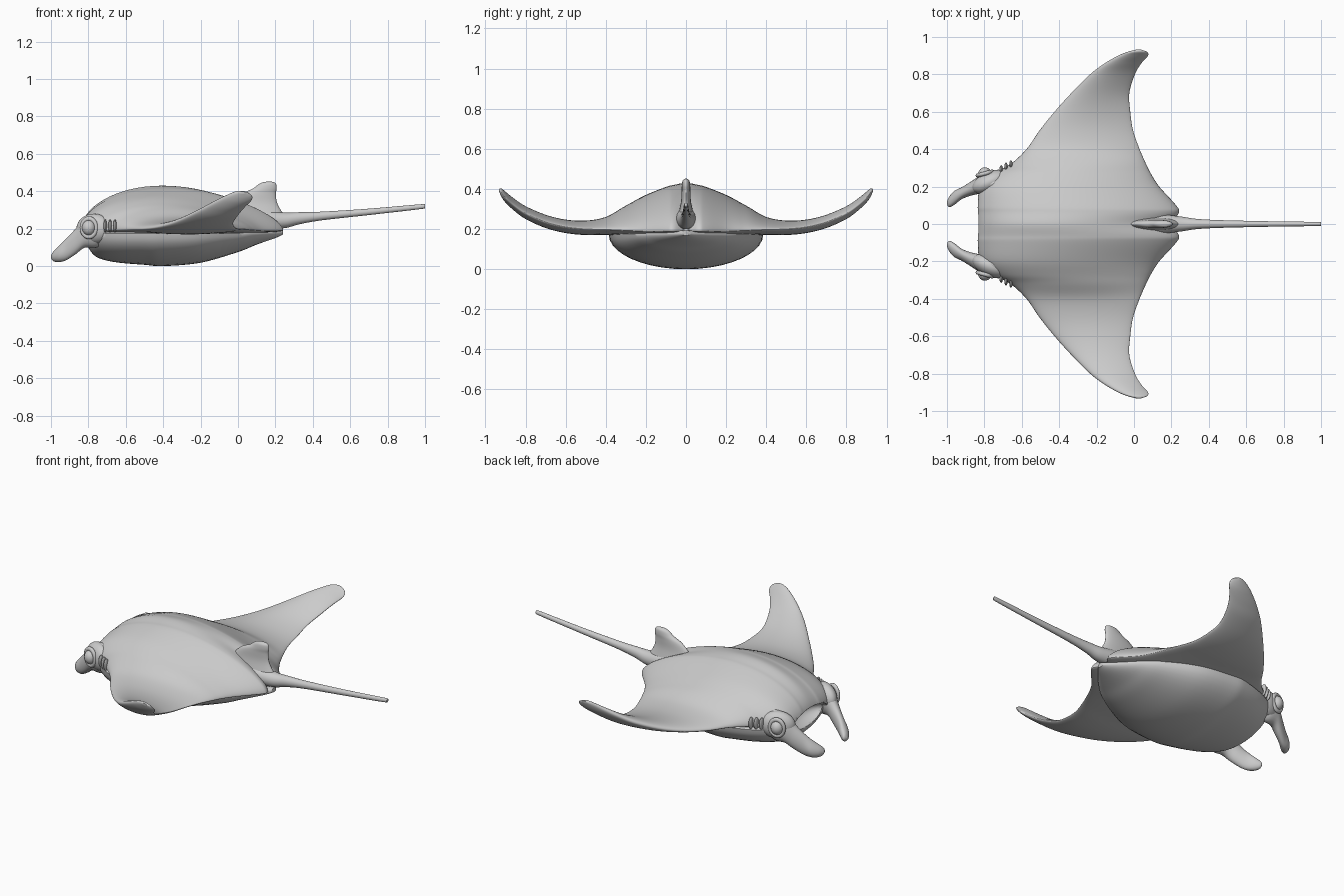
import bpy, bmesh
from math import sin, cos, pi, radians
from mathutils import Vector

if "Cube" in bpy.data.objects:
    bpy.data.objects.remove(bpy.data.objects["Cube"])


def spline(rows, n):
    """Catmull-Rom interpolation through rows of numbers."""
    out = []
    for i in range(len(rows) - 1):
        p = [Vector(rows[max(0, min(len(rows) - 1, i + k))]) for k in (-1, 0, 1, 2)]
        for j in range(n):
            t = j / n
            out.append(0.5 * (2 * p[1] + (p[2] - p[0]) * t
                       + (2 * p[0] - 5 * p[1] + 4 * p[2] - p[3]) * t * t
                       + (3 * p[1] - p[0] - 3 * p[2] + p[3]) * t ** 3))
    return out + [Vector(rows[-1])]


def loft(name, rings):
    """Skin closed rings of equal length and cap both ends."""
    bm = bmesh.new()
    vs = [[bm.verts.new(p) for p in r] for r in rings]
    n = len(vs[0])
    for a, b in zip(vs, vs[1:]):
        for i in range(n):
            bm.faces.new((a[i], a[(i + 1) % n], b[(i + 1) % n], b[i]))
    bm.faces.new(vs[0])
    bm.faces.new(vs[-1])
    bmesh.ops.recalc_face_normals(bm, faces=bm.faces)
    me = bpy.data.meshes.new(name)
    bm.to_mesh(me)
    bm.free()
    ob = bpy.data.objects.new(name, me)
    bpy.context.collection.objects.link(ob)
    return smooth(ob)


def smooth(ob):
    bpy.ops.object.select_all(action='DESELECT')
    bpy.context.view_layer.objects.active = ob
    ob.select_set(True)
    bpy.ops.object.shade_smooth_by_angle(angle=radians(50))
    return ob


def ellipsoid(name, loc, size, rot=(0, 0, 0)):
    bpy.ops.mesh.primitive_uv_sphere_add(segments=32, ring_count=20, location=loc, rotation=rot)
    ob = bpy.context.object
    ob.name, ob.scale = name, size
    return smooth(ob)


def tube(name, rows, n=6, seg=24):
    """Rows are x, y, z, y radius, z radius."""
    rings = []
    for x, y, z, ry, rz in spline(rows, n):
        rings.append([(x, y + ry * cos(2 * pi * k / seg), z + rz * sin(2 * pi * k / seg))
                      for k in range(seg)])
    return loft(name, rings)


# Back and wings: y, leading x, trailing x, mid z, height above, depth below
half = [(0, -.84, .2, .19, .24, .02), (.06, -.84, .24, .19, .23, .02),
        (.1, -.84, .225, .19, .22, .022), (.2, -.82, .135, .19, .18, .025),
        (.27, -.75, .09, .193, .14, .025), (.32, -.66, .065, .195, .11, .025),
        (.4, -.575, .03, .198, .062, .027), (.5, -.505, -.005, .2, .042, .03),
        (.6, -.425, -.02, .21, .037, .03), (.7, -.335, -.025, .235, .036, .03),
        (.8, -.235, .005, .28, .034, .03), (.86, -.155, .04, .322, .032, .028),
        (.9, -.085, .075, .358, .028, .026), (.92, -.035, .07, .38, .022, .02),
        (.932, .01, .04, .393, .006, .006)]
rows = [(-r[0],) + r[1:] for r in reversed(half[1:])] + half
N = 36
rings = []
for y, a, b, z, up, dn in spline(rows, 5):
    us = [(1 - cos(pi * k / N)) / 2 for k in range(N + 1)]
    top = [(a + (b - a) * u, y, z + up * max(0, sin(pi * u ** .8)) ** .6) for u in us]
    low = [(a + (b - a) * u, y, z - dn * max(0, sin(pi * u)) ** .5) for u in us[1:-1]]
    rings.append(top + low[::-1])
wings = loft("back_and_wings", rings)

# Belly: x, half width, bottom z
rings = []
for x, w, b in spline([(-.805, .1, .125), (-.795, .18, .09), (-.75, .26, .045), (-.65, .325, .02),
                       (-.5, .375, .007), (-.4, .385, 0), (-.2, .36, .018), (0, .26, .075),
                       (.1, .18, .115), (.2, .07, .15), (.24, .02, .168)], 6):
    ring = []
    for k in range(40):
        c, s = cos(2 * pi * k / 40), sin(2 * pi * k / 40)
        ring.append((x, w * c, .175 + s * (.02 if s > 0 else .175 - b)))
    rings.append(ring)
belly = loft("belly", rings)

# Mouth hollow cut into back and belly
cutter = ellipsoid("mouth_cutter", (-.85, 0, .17), (.12, .17, .065))
cutter.hide_render = True
for ob in (wings, belly):
    m = ob.modifiers.new("mouth", 'BOOLEAN')
    m.operation, m.object, m.solver = 'DIFFERENCE', cutter, 'EXACT'
    bpy.context.view_layer.objects.active = ob
    bpy.ops.object.modifier_apply(modifier=m.name)
bpy.data.objects.remove(cutter)

# Tail
tube("tail", [(0, 0, .27, .05, .05), (.15, 0, .25, .05, .05), (.25, 0, .245, .04, .042),
              (.33, 0, .256, .028, .032), (.45, 0, .268, .021, .023), (.7, 0, .29, .015, .017),
              (.97, 0, .317, .011, .013), (.995, 0, .32, .008, .009), (1, 0, .32, .002, .002)])

# Dorsal fin: z, front x, rear x, half thickness
rings = []
for z, a, b, t in spline([(.25, -.06, .26, .045), (.33, -.03, .212, .026), (.385, .02, .203, .022),
                          (.415, .08, .207, .021), (.437, .11, .204, .018), (.447, .13, .195, .012),
                          (.451, .15, .18, .003)], 5):
    rings.append([((a + b) / 2 + (b - a) / 2 * cos(2 * pi * k / 28), t * sin(2 * pi * k / 28), z)
                  for k in range(28)])
loft("dorsal_fin", rings)

for s, side in ((1, "left"), (-1, "right")):
    # Curled head fin
    tube("head_fin_" + side, [(-.7, s * .2, .2, .04, .08), (-.76, s * .215, .19, .05, .09),
                              (-.82, s * .21, .178, .048, .08), (-.87, s * .19, .13, .038, .068),
                              (-.92, s * .165, .088, .032, .057), (-.96, s * .14, .063, .037, .042),
                              (-.988, s * .118, .052, .028, .025), (-1, s * .112, .05, .006, .006)])
    # Eye with socket and lid ring
    ellipsoid("eye_socket_" + side, (-.77, s * .225, .2), (.1, .055, .08), (0, 0, s * radians(25)))
    ellipsoid("eye_" + side, (-.797, s * .265, .205), (.037, .038, .042))
    bpy.ops.mesh.primitive_torus_add(major_radius=.04, minor_radius=.011, major_segments=36,
                                     minor_segments=12, location=(-.797, s * .27, .205),
                                     rotation=(radians(90), 0, s * radians(15)))
    ring = bpy.context.object
    ring.name, ring.scale = "eye_ring_" + side, (1, 1.2, 1)
    smooth(ring)
    # Gill ridges behind the eye
    for i in range(3):
        ellipsoid(f"gill_ridge_{side}_{i + 1}", (-.71 + .026 * i, s * (.293 + .013 * i), .215),
                  (.009, .022, .035))
